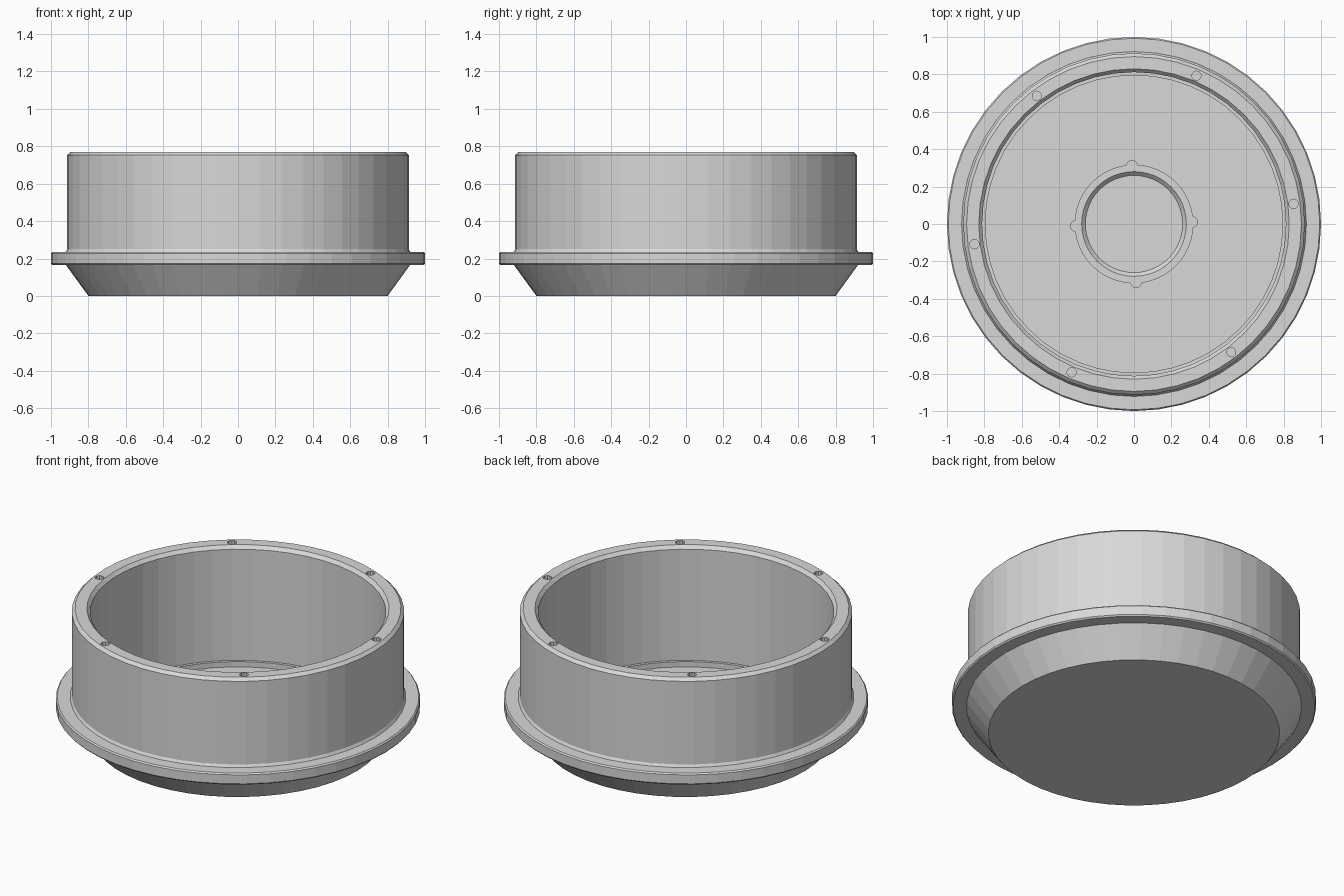
import bpy
import bmesh
from math import cos, sin, tau, radians
from mathutils import Matrix, Vector

SIDES = 48

default = bpy.data.objects.get("Cube")
if default:
    bpy.data.objects.remove(default, do_unlink=True)

grey = bpy.data.materials.new("light_grey")
grey.use_nodes = True
colour = (0.69, 0.69, 0.69, 1)
grey.diffuse_color = colour
grey.node_tree.nodes["Principled BSDF"].inputs["Base Color"].default_value = colour


def add_object(name, bm):
    bmesh.ops.recalc_face_normals(bm, faces=bm.faces)
    mesh = bpy.data.meshes.new(name)
    bm.to_mesh(mesh)
    bm.free()
    mesh.materials.append(grey)
    obj = bpy.data.objects.new(name, mesh)
    bpy.context.collection.objects.link(obj)
    return obj


def lathe(name, profile):
    """Turn an (r, z) profile, both ends on the axis, into a closed solid."""
    bm = bmesh.new()
    verts = [bm.verts.new((r, 0, z)) for r, z in profile]
    edges = [bm.edges.new(pair) for pair in zip(verts, verts[1:])]
    bmesh.ops.spin(bm, geom=verts + edges, cent=(0, 0, 0), axis=(0, 0, 1),
                   angle=tau, steps=SIDES)
    bmesh.ops.remove_doubles(bm, verts=bm.verts, dist=0.0005)
    return add_object(name, bm)


def ring_of_cylinders(name, count, start, ring_r, r, low, high):
    bm = bmesh.new()
    for i in range(count):
        a = radians(start) + i * tau / count
        centre = Vector((ring_r * cos(a), ring_r * sin(a), (low + high) / 2))
        bmesh.ops.create_cone(bm, cap_ends=True, segments=10, radius1=r, radius2=r,
                              depth=high - low, matrix=Matrix.Translation(centre))
    obj = add_object(name, bm)
    obj.hide_render = True
    obj.hide_set(True)
    return obj


# Bowl: tapered base, flange, upright wall, chamfered rim, ledge, floor with a stepped recess
base = [(0, 0), (0.8, 0), (0.92, 0.165)]
flange = [(0.993, 0.165), (1, 0.173), (1, 0.227), (0.993, 0.235), (0.922, 0.235)]
wall = [(0.913, 0.25), (0.913, 0.753), (0.895, 0.77)]
inside = [(0.83, 0.77), (0.812, 0.75), (0.812, 0.077), (0.795, 0.077), (0.795, 0.045)]
recess = [(0.315, 0.045), (0.315, 0.035), (0.28, 0.035), (0.26, 0.015), (0, 0.015)]
bowl = lathe("bowl", base + flange + wall + inside + recess)

# Round sockets in the rim and small notches around the recess
cutters = [
    ring_of_cylinders("rim_socket_cutter", 6, 7.2, 0.86, 0.025, 0.7, 0.8),
    ring_of_cylinders("recess_notch_cutter", 4, 2, 0.31, 0.03, 0.036, 0.1),
]
for cutter in cutters:
    cut = bowl.modifiers.new(cutter.name, "BOOLEAN")
    cut.operation = "DIFFERENCE"
    cut.solver = "EXACT"
    cut.object = cutter
